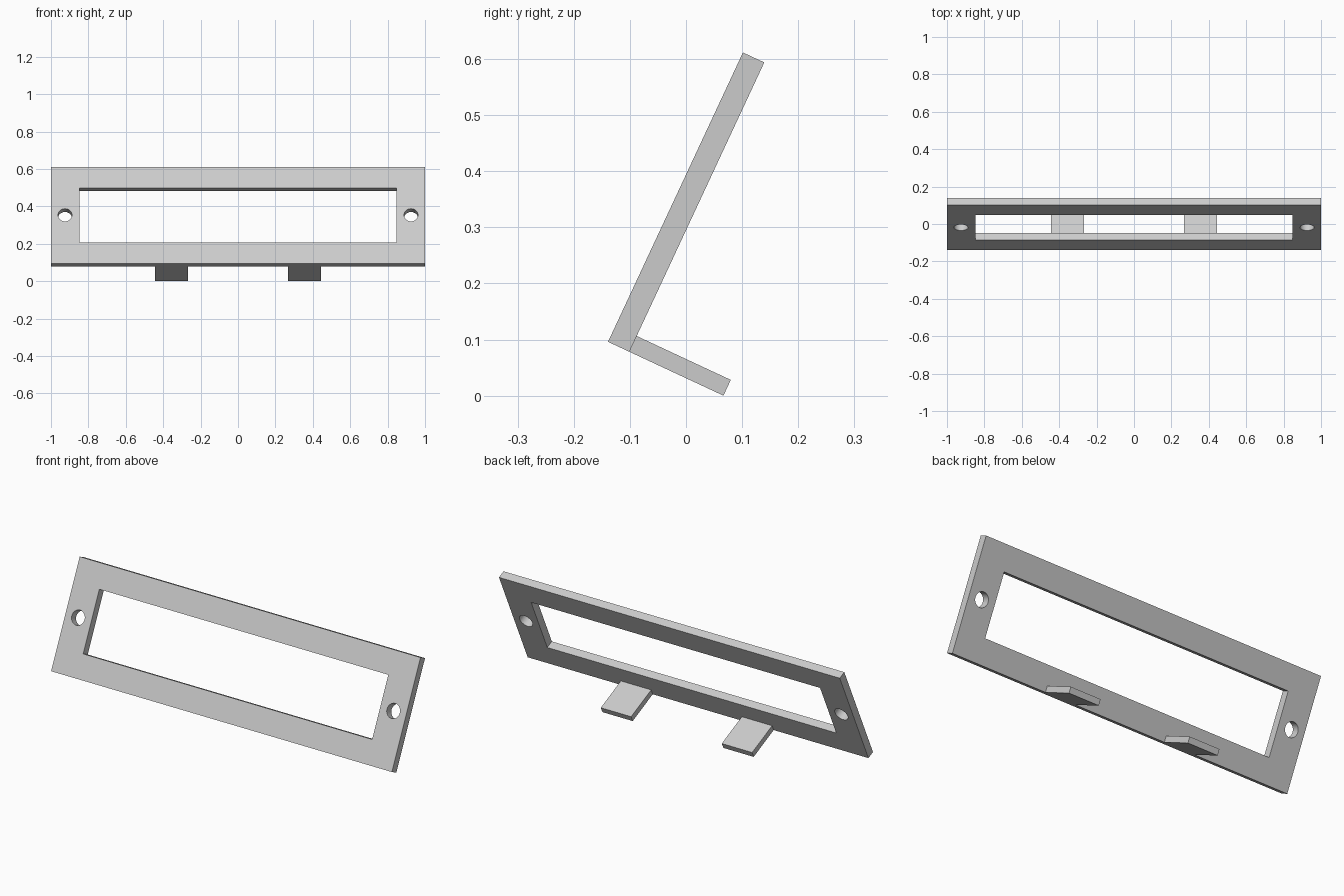
import bpy
import bmesh
from math import radians, cos, sin, tau
from mathutils import Matrix

cube = bpy.data.objects.get("Cube")
if cube:
    bpy.data.objects.remove(cube, do_unlink=True)

# Sizes, measured in the plane of the leaning plate
HEIGHT, THICK = 0.569, 0.042
BORDER, OPENING_X = 0.124, 0.848
HOLE_X, HOLE_R = 0.925, 0.0375
TAB_X, TAB_WIDTH, TAB_THICK, TAB_END = 0.355, 0.178, 0.031, 0.227

# Local y runs up the plate, local z points out of its front
LEAN = Matrix.Translation((0, -0.139, 0.096)) @ Matrix.Rotation(radians(65), 4, 'X')

grey = bpy.data.materials.new("light grey")
grey.use_nodes = True
grey.diffuse_color = (0.6, 0.6, 0.6, 1)
grey.node_tree.nodes["Principled BSDF"].inputs["Base Color"].default_value = (0.6, 0.6, 0.6, 1)


def make_object(name, bm):
    mesh = bpy.data.meshes.new(name)
    bm.to_mesh(mesh)
    bm.free()
    mesh.materials.append(grey)
    obj = bpy.data.objects.new(name, mesh)
    bpy.context.collection.objects.link(obj)
    obj.matrix_world = LEAN
    return obj


def rectangle(half, low, high):
    return [(-half, low), (half, low), (half, high), (-half, high)]


def circle(cx, cy, r, count=32):
    return [(cx + r * cos(tau * i / count), cy + r * sin(tau * i / count)) for i in range(count)]


# Frame plate: outline, window and two screw holes, thickened backwards
bm = bmesh.new()
edges = []
for loop in (rectangle(1, 0, HEIGHT),
             rectangle(OPENING_X, BORDER, HEIGHT - BORDER),
             circle(-HOLE_X, HEIGHT / 2, HOLE_R),
             circle(HOLE_X, HEIGHT / 2, HOLE_R)):
    verts = [bm.verts.new((x, y, 0)) for x, y in loop]
    edges += [bm.edges.new((verts[i - 1], verts[i])) for i in range(len(verts))]
bmesh.ops.triangle_fill(bm, edges=edges, use_beauty=True, normal=(0, 0, 1))
bm.normal_update()
bmesh.ops.reverse_faces(bm, faces=[f for f in bm.faces if f.normal.z < 0])
frame = make_object("frame_plate", bm)
solid = frame.modifiers.new("thickness", 'SOLIDIFY')
solid.thickness = THICK
solid.offset = -1

bpy.ops.object.select_all(action='DESELECT')
frame.select_set(True)
bpy.context.view_layer.objects.active = frame
bpy.ops.object.modifier_apply(modifier=solid.name)
bpy.ops.object.shade_smooth_by_angle(angle=radians(30))

# Two tabs standing out of the back, flush with the bottom edge
for side, name in ((1, "left_tab"), (-1, "right_tab")):
    bm = bmesh.new()
    size = (TAB_WIDTH, TAB_THICK, TAB_END - THICK)
    centre = (side * TAB_X, TAB_THICK / 2, -(TAB_END + THICK) / 2)
    bmesh.ops.create_cube(bm, size=1, matrix=Matrix.Translation(centre) @ Matrix.Diagonal((*size, 1)))
    make_object(name, bm)
